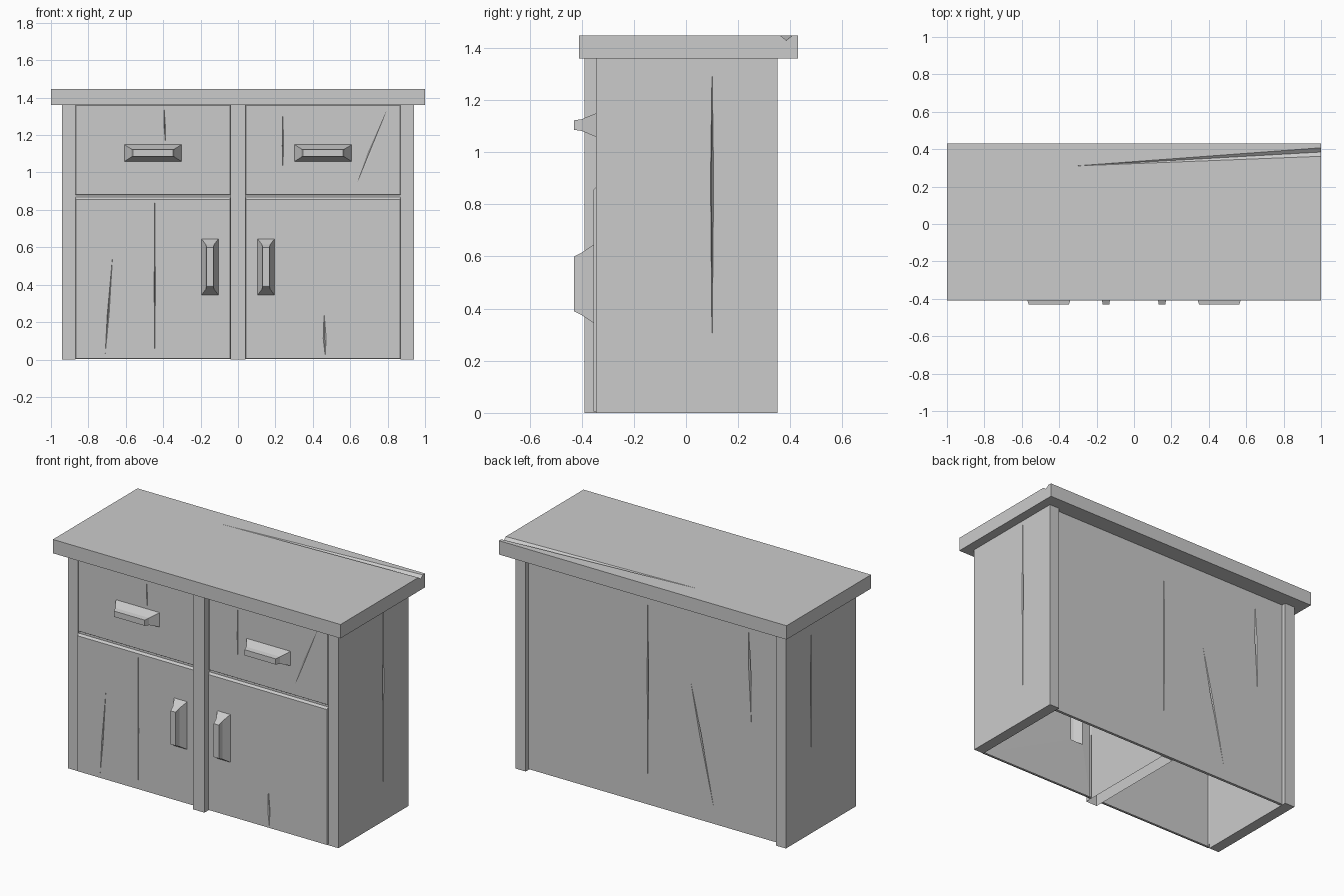
import bpy
import bmesh
from mathutils import Vector

cube = bpy.data.objects.get("Cube")
if cube:
    bpy.data.objects.remove(cube, do_unlink=True)

grey = bpy.data.materials.new("plain grey")
grey.use_nodes = True
grey.diffuse_color = (0.6, 0.6, 0.6, 1)
shader = next(n for n in grey.node_tree.nodes if n.type == 'BSDF_PRINCIPLED')
shader.inputs["Base Color"].default_value = grey.diffuse_color
shader.inputs["Roughness"].default_value = 0.8


def make_object(name, bm):
    mesh = bpy.data.meshes.new(name)
    bm.to_mesh(mesh)
    bm.free()
    mesh.materials.append(grey)
    obj = bpy.data.objects.new(name, mesh)
    bpy.context.collection.objects.link(obj)
    return obj


def box(name, x, y, z, open_bottom=False):
    bm = bmesh.new()
    bmesh.ops.create_cube(bm, size=1)
    for v in bm.verts:
        v.co = [lo + (c + 0.5) * (hi - lo) for c, (lo, hi) in zip(v.co, (x, y, z))]
    if open_bottom:
        bm.normal_update()
        bmesh.ops.delete(bm, geom=[f for f in bm.faces if f.normal.z < -0.9],
                         context='FACES_ONLY')
    return make_object(name, bm)


def apply_modifier(obj, mod):
    bpy.context.view_layer.objects.active = obj
    bpy.ops.object.modifier_apply(modifier=mod.name)


def crack(obj, normal, splits, depth=0.02):
    """Gouge slender diamond-shaped splits, each (start, end, width)."""
    bm = bmesh.new()
    n = Vector(normal)
    for a, b, width in splits:
        a, b = Vector(a), Vector(b)
        mid = a.lerp(b, 0.6)
        side = (b - a).cross(n).normalized() * width / 2
        ring = [bm.verts.new(mid + o) for o in (side, n * depth, -side, -n * depth)]
        tips = [bm.verts.new(a), bm.verts.new(b)]
        for i in range(4):
            for tip in tips:
                bm.faces.new((ring[i], ring[(i + 1) % 4], tip))
    bmesh.ops.recalc_face_normals(bm, faces=bm.faces)
    cutter = make_object("crack_cutter", bm)
    cutter.hide_render = True
    mod = obj.modifiers.new("cracks", 'BOOLEAN')
    mod.operation = 'DIFFERENCE'
    mod.solver = 'EXACT'
    mod.object = cutter
    apply_modifier(obj, mod)
    bpy.data.objects.remove(cutter, do_unlink=True)


def panel(name, x, z, y, lip, handle, base, mid, tip):
    """Front sheet lofted from its rim to a hollow, stepped pull handle."""
    hx, hz = handle
    rings = [(x[0], x[1], z[0], z[1], y + lip),
             (x[0] + 0.004, x[1] - 0.004, z[0] + 0.002, z[1] - lip, y)]
    for (w, h), out in ((base, y), (mid, -0.40), (tip, -0.43)):
        rings.append((hx - w / 2, hx + w / 2, hz - h / 2, hz + h / 2, out))
    bm = bmesh.new()
    loops = [[bm.verts.new(p) for p in
              ((x0, d, z0), (x1, d, z0), (x1, d, z1), (x0, d, z1))]
             for x0, x1, z0, z1, d in rings]
    for outer, inner in zip(loops, loops[1:]):
        for i in range(4):
            j = (i + 1) % 4
            bm.faces.new((outer[i], outer[j], inner[j], inner[i]))
    bm.faces.new(loops[-1])
    obj = make_object(name, bm)
    mod = obj.modifiers.new("thickness", 'SOLIDIFY')
    mod.thickness = 0.008
    mod.offset = -1
    apply_modifier(obj, mod)
    return obj


# Worktop with one long split running out of its end
top = box("worktop", (-1, 1), (-0.41, 0.43), (1.36, 1.447))
crack(top, (0, 0, 1), [((-0.32, 0.31, 1.447), (2.1, 0.447, 1.447), 0.05)])

# Side panels, each with a vertical crack
for name, s, low in (("left_side", 1, 0.23), ("right_side", -1, 0.4)):
    side = box(name, sorted((s * 0.87, s * 0.94)), (-0.345, 0.35), (0, 1.362))
    crack(side, (1, 0, 0), [((s * 0.94, 0.1, low), (s * 0.94, 0.1, 1.34), 0.012)])

# Back and hollow centre post that divides the inside
back = box("back_panel", (-0.875, 0.875), (0.305, 0.322), (0.005, 1.362))
crack(back, (0, 1, 0), [
    ((0.04, 0.322, 0.12), (0.04, 0.322, 1.31), 0.01),
    ((-0.68, 0.322, 0.7), (-0.66, 0.322, 1.3), 0.015),
    ((-0.42, 0.322, 0.1), (-0.26, 0.322, 0.85), 0.012)], depth=0.012)
box("centre_post", (-0.04, 0.04), (-0.39, 0.306), (0, 1.362), open_bottom=True)

# Drawers and doors, with the rail behind the gap between them
for name, s in (("left", 1), ("right", -1)):
    xs = sorted((s * 0.04, s * 0.87))
    box(name + "_rail", xs, (-0.338, -0.325), (0.84, 0.90))
    drawer = panel(name + "_drawer", xs, (0.88, 1.361), -0.346, 0.003,
                   (s * 0.455, 1.104), (0.305, 0.09), (0.235, 0.045), (0.215, 0.036))
    door = panel(name + "_door", xs, (0.003, 0.868), -0.355, 0.012,
                 (s * 0.15, 0.495), (0.09, 0.30), (0.045, 0.24), (0.036, 0.21))
    if s > 0:
        drawer_splits = [((0.8, -0.346, 1.345), (0.635, -0.346, 0.94), 0.018),
                         ((0.24, -0.346, 1.34), (0.24, -0.346, 1.01), 0.007)]
        door_splits = [((0.46, -0.355, 0.25), (0.466, -0.355, 0.02), 0.016)]
    else:
        drawer_splits = [((-0.395, -0.346, 1.345), (-0.388, -0.346, 1.16), 0.007)]
        door_splits = [((-0.445, -0.355, 0.85), (-0.445, -0.355, 0.05), 0.007),
                       ((-0.67, -0.355, 0.56), (-0.71, -0.355, 0.03), 0.01)]
    crack(drawer, (0, 1, 0), drawer_splits, depth=0.006)
    crack(door, (0, 1, 0), door_splits, depth=0.006)
